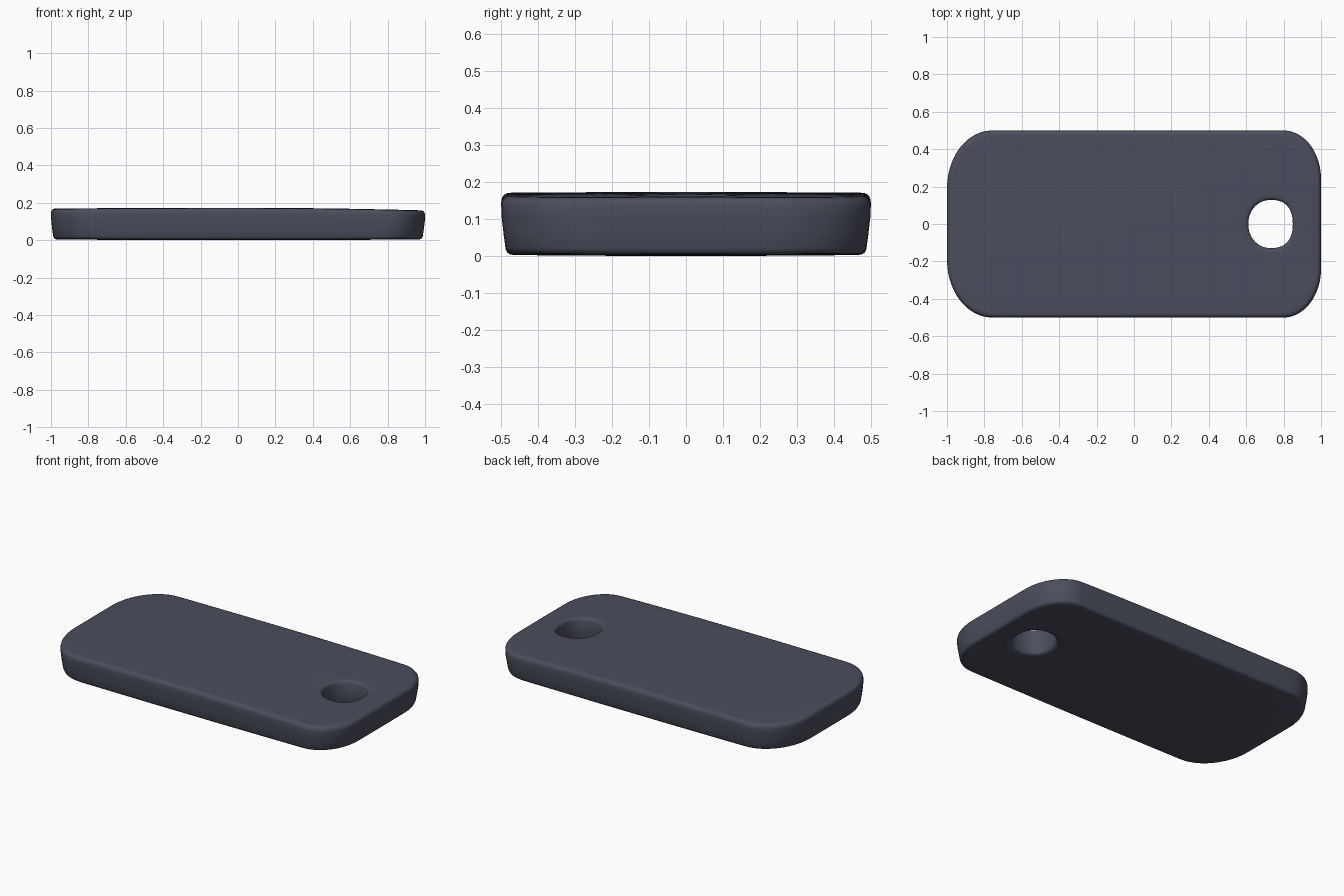
import bpy, bmesh, math

if "Cube" in bpy.data.objects:
    bpy.data.objects.remove(bpy.data.objects["Cube"])

HX, HY = 0.73, 0.0  # hole centre


def z_top(x, y):
    # gently crowned top, falling slightly towards the hole end
    return 0.173 - 0.014 * max(0, x) ** 2 - 0.004 * min(0, x) ** 2 - 0.008 * y * y


def z_bot(x, y):
    return 0.004 * x * x + 0.012 * y * y


def outline():
    # rounded rectangle, with evenly divided straight sides
    pts = []
    corners = [(1, 1, .20, .26, 0), (-1, 1, .24, .31, 90),
               (-1, -1, .24, .31, 180), (1, -1, .20, .26, 270)]
    arcs = []
    for sx, sy, rx, ry, a0 in corners:
        arc = []
        for i in range(13):
            a = math.radians(a0 + 90 * i / 12)
            arc.append((sx * (1 - rx) + rx * math.cos(a),
                        sy * (.5 - ry) + ry * math.sin(a)))
        arcs.append(arc)
    for k, arc in enumerate(arcs):
        pts += arc
        p, q = arc[-1], arcs[(k + 1) % 4][0]
        n = 18 if k % 2 == 0 else 8
        pts += [(p[0] + (q[0] - p[0]) * i / n, p[1] + (q[1] - p[1]) * i / n)
                for i in range(1, n)]
    return pts


def hole_point(x, y):
    # slightly squared oval in the direction of the outline point
    a = math.atan2(y - HY, x - HX)
    c, s = math.cos(a), math.sin(a)
    e = 2.4 if c > 0 else 2.05
    r = (abs(c / 0.118) ** e + abs(s / 0.128) ** e) ** (-1 / e)
    return c * r, s * r


base = outline()
holes = [hole_point(x, y) for x, y in base]
bm = bmesh.new()
rings = []


def add_ring(pts, zfun, dz):
    rings.append([bm.verts.new((x, y, zfun(x, y) + dz)) for x, y in pts])


def outer(d):
    return [(x * (1 - d), y * (1 - 2 * d)) for x, y in base]


def inner(d):
    return [(HX + x * (1 + d / .12), HY + y * (1 + d / .12)) for x, y in holes]


def between(a, b, t):
    return [(p[0] + (q[0] - p[0]) * t, p[1] + (q[1] - p[1]) * t) for p, q in zip(a, b)]


# outer wall, bottom to top, with soft edges
for d, dz in [(.034, 0), (.023, .002), (.016, .007), (.012, .016), (.006, .06)]:
    add_ring(outer(d), z_bot, dz)
for d, dz in [(.001, -.055), (0, -.026), (.002, -.014), (.008, -.005), (.016, -.001), (.028, 0)]:
    add_ring(outer(d), z_top, dz)
# top face towards the hole
for i in range(1, 8):
    add_ring(between(outer(.028), inner(.025), i / 8), z_top, 0)
# hole wall, top to bottom
for d, dz in [(.025, 0), (.013, -.002), (.005, -.007), (.001, -.016)]:
    add_ring(inner(d), z_top, dz)
for d, dz in [(.001, .016), (.005, .007), (.013, .002), (.025, 0)]:
    add_ring(inner(d), z_bot, dz)
# bottom face back to the rim
for i in range(1, 8):
    add_ring(between(inner(.025), outer(.034), i / 8), z_bot, 0)

n = len(base)
for k, ring in enumerate(rings):
    nxt = rings[(k + 1) % len(rings)]
    for i in range(n):
        j = (i + 1) % n
        bm.faces.new((ring[i], ring[j], nxt[j], nxt[i]))
bmesh.ops.recalc_face_normals(bm, faces=bm.faces)
for f in bm.faces:
    f.smooth = True

mesh = bpy.data.meshes.new("tag_plate")
bm.to_mesh(mesh)
bm.free()
mat = bpy.data.materials.new("slate_grey")
mat.diffuse_color = (0.069, 0.076, 0.107, 1)
mat.use_nodes = True
mat.node_tree.nodes["Principled BSDF"].inputs["Base Color"].default_value = mat.diffuse_color
mesh.materials.append(mat)
bpy.context.collection.objects.link(bpy.data.objects.new("tag_plate", mesh))
